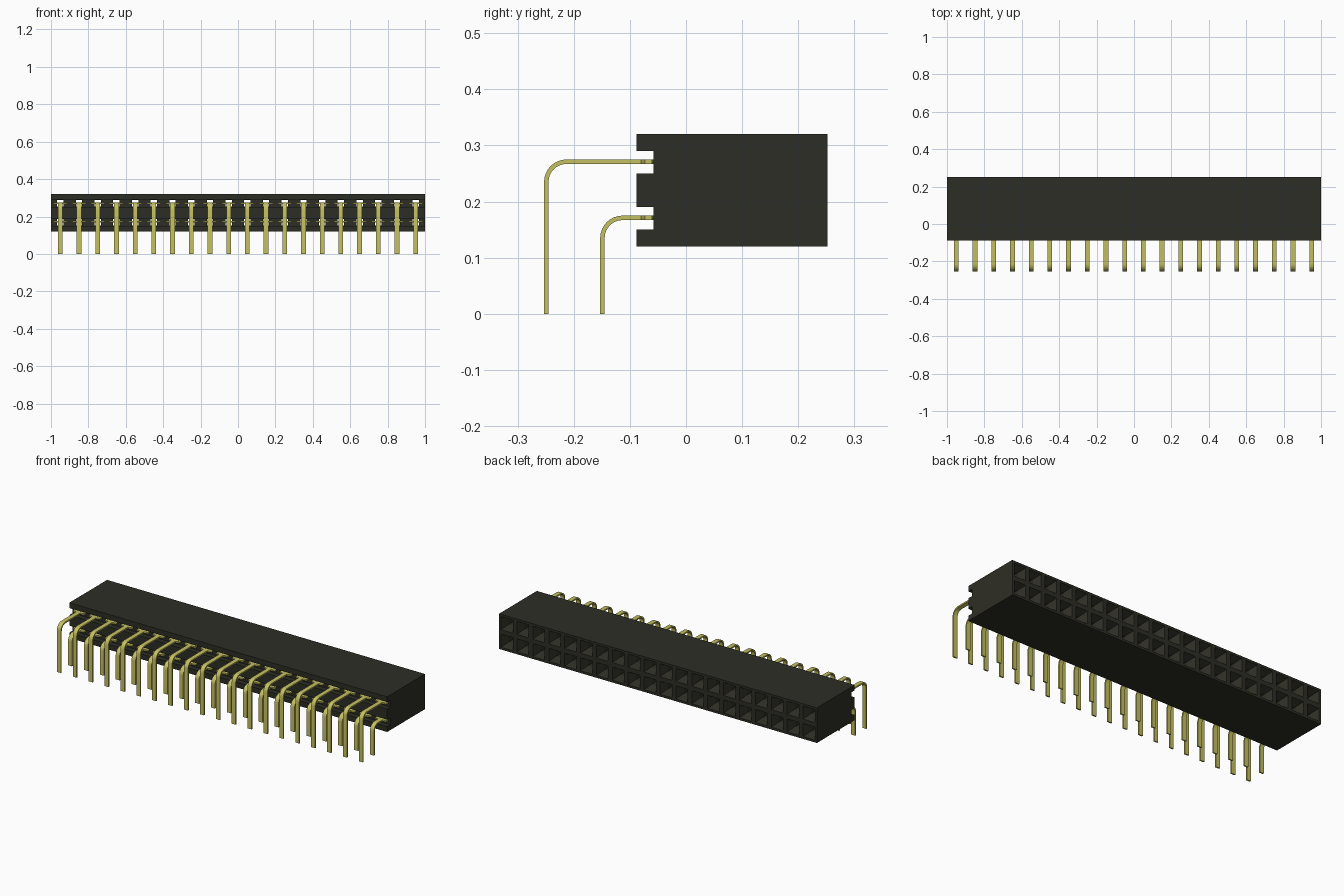
import bpy, bmesh, math
from mathutils import Vector

cube = bpy.data.objects.get("Cube")
if cube:
    bpy.data.objects.remove(cube, do_unlink=True)

COLUMNS, PITCH = 20, 0.1
ROWS = {"upper": (0.271, -0.249), "lower": (0.171, -0.149)}   # pin height, leg position
BACK, FRONT, FLOOR = 0.252, -0.088, -0.058
BOTTOM, TOP = 0.12, 0.32
column_x = [(i - (COLUMNS - 1) / 2) * PITCH for i in range(COLUMNS)]


def material(name, rgb):
    mat = bpy.data.materials.new(name)
    mat.use_nodes = True
    mat.diffuse_color = (*rgb, 1)
    mat.node_tree.nodes["Principled BSDF"].inputs["Base Color"].default_value = (*rgb, 1)
    return mat


def finish(bm, name, mat):
    bmesh.ops.remove_doubles(bm, verts=bm.verts[:], dist=0.0001)
    bmesh.ops.recalc_face_normals(bm, faces=bm.faces[:])
    mesh = bpy.data.meshes.new(name)
    bm.to_mesh(mesh)
    bm.free()
    mesh.materials.append(mat)
    obj = bpy.data.objects.new(name, mesh)
    bpy.context.collection.objects.link(obj)
    return obj


def bridge(bm, a, b):
    for i in range(4):
        j = (i + 1) % 4
        bm.faces.new((a[i], a[j], b[j], b[i]))


def rectangle(bm, x, y, z, half_x, half_z):
    return [bm.verts.new((x + sx * half_x, y, z + sz * half_z))
            for sx, sz in ((-1, -1), (1, -1), (1, 1), (-1, 1))]


black = material("black plastic", (0.027, 0.027, 0.019))
gold = material("gold plating", (0.56, 0.53, 0.12))

# Housing: each cell is a funnel mouth leading to a through hole in the groove floor
bm = bmesh.new()
for cell_z in (0.17, 0.27):
    for x in column_x:
        rings = [rectangle(bm, x, y, cell_z, hx, hz) for y, hx, hz in (
            (BACK, PITCH / 2, PITCH / 2), (BACK, 0.037, 0.037),
            (BACK - 0.04, 0.017, 0.017), (FLOOR, 0.017, 0.017),
            (FLOOR, PITCH / 2, 0.02))]
        for a, b in zip(rings, rings[1:]):
            bridge(bm, a, b)

# Housing outline, with two grooves along the front
outline = [(BACK, TOP), (FRONT, TOP)]
for groove_z in (0.27, 0.17):
    outline += [(FRONT, groove_z + 0.02), (FLOOR, groove_z + 0.02),
                (FLOOR, groove_z - 0.02), (FRONT, groove_z - 0.02)]
outline += [(FRONT, BOTTOM), (BACK, BOTTOM)]
left, right = [[bm.verts.new((x, y, z)) for y, z in outline] for x in (1, -1)]
for i, (p, q) in enumerate(zip(outline, outline[1:])):
    if not p[0] == q[0] == FLOOR:
        bm.faces.new((left[i], left[i + 1], right[i + 1], right[i]))
bm.faces.new(left)
bm.faces.new(right)
finish(bm, "socket_housing", black)


# Pins: flat strips with a wide shoulder in the groove and a rounded bend
def pin_stations(z, leg_y, radius=0.036, steps=8):
    wide, narrow = 0.036, 0.0125
    along, down = Vector((0, 1)), Vector((1, 0))
    stations = [(Vector((y, z)), along, w) for y, w in (
        (-0.03, narrow), (FLOOR, narrow), (FLOOR - 0.003, wide),
        (-0.073, wide), (-0.08, narrow))]
    for i in range(steps + 1):
        a = math.radians(90) * (1 + i / steps)
        normal = Vector((math.cos(a), math.sin(a)))
        centre = Vector((leg_y + radius, z - radius))
        stations.append((centre + normal * radius, normal, narrow))
    stations.append((Vector((leg_y, 0)), -down, narrow))
    return stations


for row, (z, leg_y) in ROWS.items():
    bm = bmesh.new()
    for x in column_x:
        rings = []
        for point, normal, half in pin_stations(z, leg_y):
            inner, outer = point - normal * 0.004, point + normal * 0.004
            rings.append([bm.verts.new((x + s * half, p.x, p.y))
                          for s, p in ((-1, inner), (1, inner), (1, outer), (-1, outer))])
        for a, b in zip(rings, rings[1:]):
            bridge(bm, a, b)
        bm.faces.new(rings[0])
        bm.faces.new(rings[-1])
    pins = finish(bm, row + "_pins", gold)
    bpy.ops.object.select_all(action="DESELECT")
    pins.select_set(True)
    bpy.context.view_layer.objects.active = pins
    bpy.ops.object.shade_smooth_by_angle(angle=math.radians(30))
